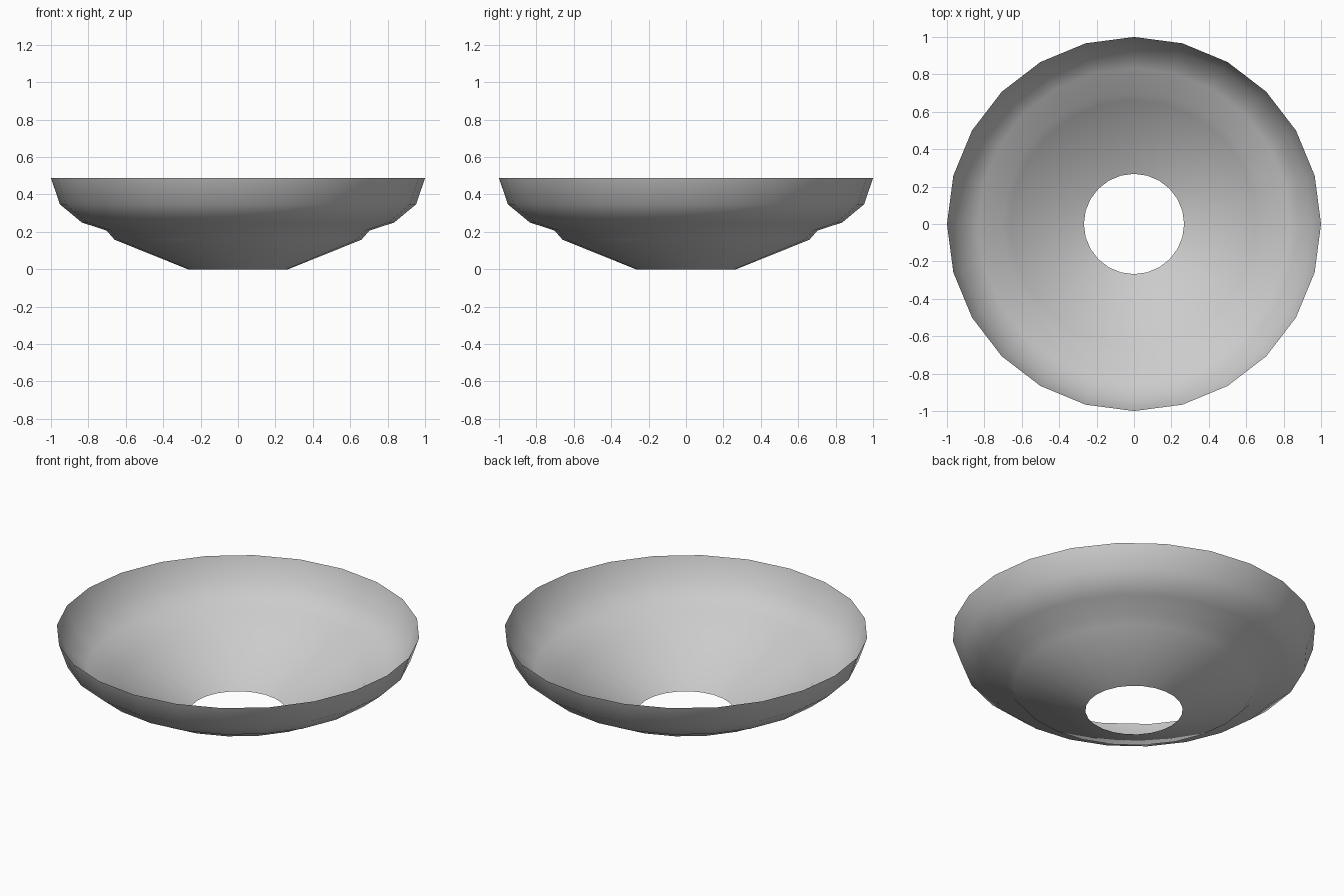
import bpy, bmesh
from math import cos, sin, tau

if "Cube" in bpy.data.objects:
    bpy.data.objects.remove(bpy.data.objects["Cube"])

# Half profile of the open dish: (radius, height)
PROFILE = [(0.268, 0.0), (0.66, 0.158), (0.703, 0.207),
           (0.835, 0.25), (0.952, 0.347), (1.0, 0.487)]
SIDES = 24

# Revolve the profile into a single-sheet, 24-sided shell
bm = bmesh.new()
rings = [[bm.verts.new((r * cos(tau * i / SIDES), r * sin(tau * i / SIDES), z))
          for i in range(SIDES)] for r, z in PROFILE]
for low, high in zip(rings, rings[1:]):
    for i in range(SIDES):
        j = (i + 1) % SIDES
        face = bm.faces.new((low[i], low[j], high[j], high[i]))
        face.smooth = True

mesh = bpy.data.meshes.new("dish_shell")
bm.to_mesh(mesh)
bm.free()
dish = bpy.data.objects.new("dish_shell", mesh)
bpy.context.collection.objects.link(dish)
